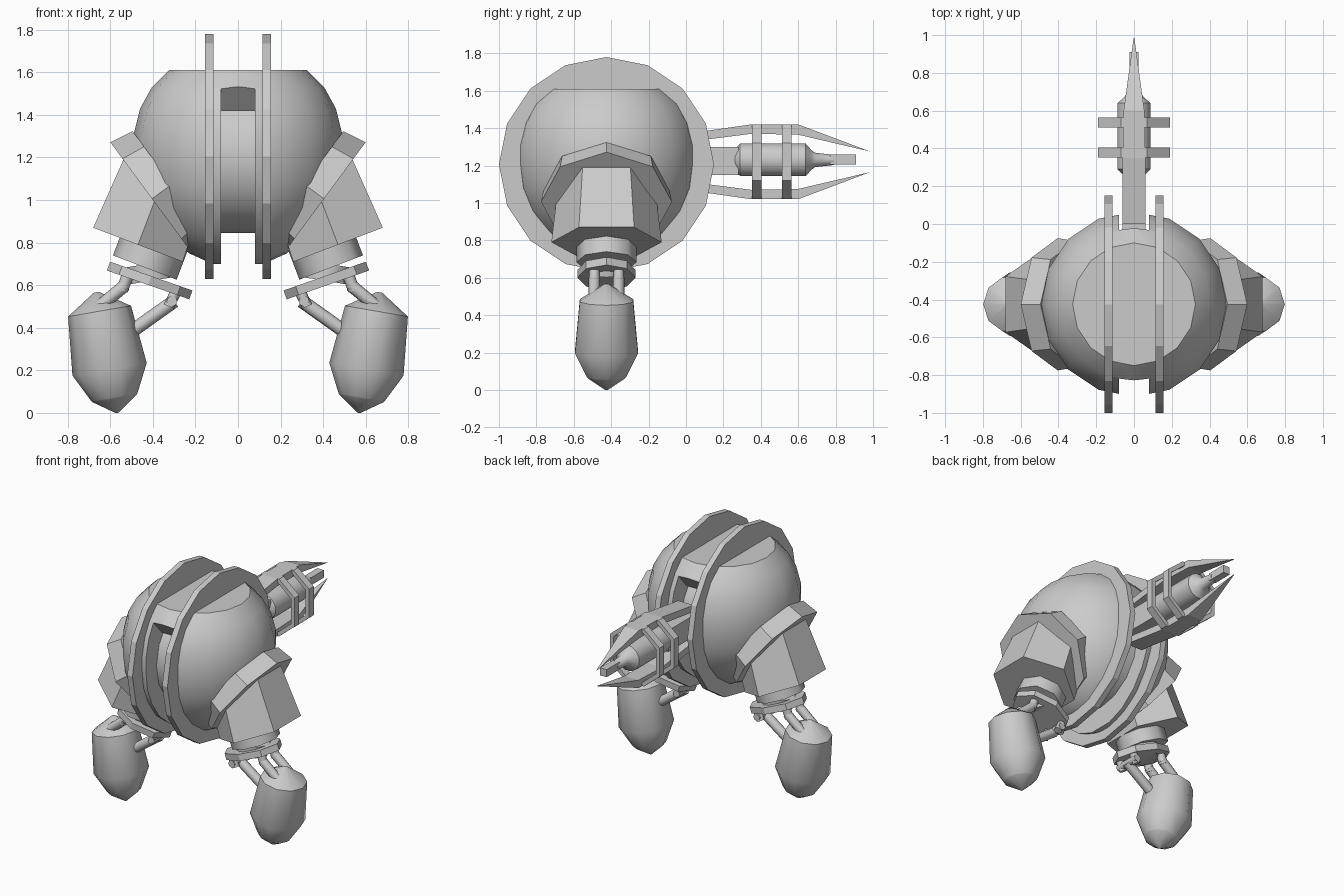
import bpy, bmesh, math
from mathutils import Vector

if "Cube" in bpy.data.objects:
    bpy.data.objects.remove(bpy.data.objects["Cube"])

CY = -0.425  # y of the body and arms


def skin(name, rings, cyclic=False, mirror=False, smooth=0):
    """Bridge point rings into a solid; optionally mirror it across x."""
    bm = bmesh.new()
    vs = [[bm.verts.new(p) for p in ring] for ring in rings]
    n = len(vs[0])
    pairs = list(zip(vs, vs[1:])) + ([(vs[-1], vs[0])] if cyclic else [])
    for a, b in pairs:
        for i in range(n):
            j = (i + 1) % n
            bm.faces.new((a[i], a[j], b[j], b[i]))
    if not cyclic:
        bm.faces.new(vs[0])
        bm.faces.new(vs[-1])
    bmesh.ops.recalc_face_normals(bm, faces=bm.faces)
    me = bpy.data.meshes.new(name)
    bm.to_mesh(me)
    bm.free()
    ob = bpy.data.objects.new(name, me)
    bpy.context.collection.objects.link(ob)
    if smooth:
        bpy.ops.object.select_all(action='DESELECT')
        ob.select_set(True)
        bpy.context.view_layer.objects.active = ob
        bpy.ops.object.shade_smooth_by_angle(angle=math.radians(smooth))
    if mirror:
        ob.modifiers.new("mirror", 'MIRROR')
    return ob


def lathe(name, start, axis, profile, n=8, phase=0.0, **kw):
    """Profile items are (distance along axis, radius[, second radius])."""
    start, d = Vector(start), Vector(axis).normalized()
    v = Vector((0, 0, 1)) if abs(d.y) > 0.9 else Vector((0, 1, 0))
    u = v.cross(d).normalized()
    v = d.cross(u)
    rings = []
    for s, r, *rest in profile:
        rv = rest[0] if rest else r
        angles = [2 * math.pi * (i + phase) / n for i in range(n)]
        rings.append([start + d * s + u * r * math.cos(t) + v * rv * math.sin(t)
                      for t in angles])
    return skin(name, rings, **kw)


def rod(name, a, b, r, n=8, **kw):
    a, b = Vector(a), Vector(b)
    return lathe(name, a, b - a, [(0, r), ((b - a).length, r)], n, smooth=50, **kw)


def prism(name, pts, w, **kw):
    """Side outline of (y, z[, half width]) points, extruded across x."""
    return skin(name, [[(s * (p[2] if len(p) > 2 else w), p[0], p[1]) for p in pts]
                       for s in (-1, 1)], **kw)


# Body: truncated ball with a slot running around its front, bottom and back
body = lathe("body_shell", (0, CY, 0), (0, 0, 1),
             [(1.61, 0.325), (1.53, 0.405), (1.43, 0.46), (1.31, 0.49), (1.2, 0.49),
              (1.08, 0.475), (0.96, 0.425), (0.84, 0.34), (0.75, 0.23), (0.70, 0.12)],
             16, smooth=32)
slot = prism("slot_cutter", [(CY - 0.6, 0.5), (CY + 0.6, 0.5), (CY + 0.6, 1.75),
                             (CY + 0.3, 1.42), (CY - 0.3, 1.42), (CY - 0.6, 1.75)], 0.08)
slot.hide_render = True
slot.hide_viewport = True
cut = body.modifiers.new("slot", 'BOOLEAN')
cut.object = slot
cut.operation = 'DIFFERENCE'
cut.solver = 'EXACT'
lathe("slot_core", (-0.085, CY, 1.205), (1, 0, 0), [(0, 0.36), (0.17, 0.36)], 16, smooth=32)

# Large side discs
lathe("side_disc", (0.115, CY, 1.205), (1, 0, 0), [(0, 0.575), (0.04, 0.575)], 16, mirror=True)

# Shoulder collar and upper arm
lathe("shoulder_collar", (0.404, CY, 1.006), (0.805, 0, -0.593),
      [(-0.115, 0.31, 0.335), (0, 0.33, 0.35)], 8, mirror=True)
arm_axis = Vector((0.356, 0, -0.934))
lathe("upper_arm", (0.47, CY, 0.79), arm_axis,
      [(-0.4, 0.235, 0.25), (0, 0.26, 0.295)], 6, 0.0 + 0.5, mirror=True)
lathe("wrist", (0.438, CY, 0.683), arm_axis,
      [(-0.16, 0.16), (0, 0.16)], 8, mirror=True, smooth=50)
lathe("ankle_plate", (0.415, CY, 0.622), (0.33, 0, -0.944),
      [(-0.022, 0.205, 0.155), (0.022, 0.205, 0.155)], 8, mirror=True)
rod("ankle_joint", (0.425, CY, 0.70), (0.412, CY, 0.62), 0.11, mirror=True)

# Struts from ankle plate to foot
rod("inner_strut", (0.30, CY, 0.525), (0.56, CY, 0.34), 0.032, mirror=True)
for s in (-1, 1):
    y = CY + s * 0.065
    rod("outer_strut", (0.53, y, 0.60), (0.65, y, 0.50), 0.03, mirror=True)
    rod("outer_knuckle", (0.51, y, 0.67), (0.545, y, 0.575), 0.028, mirror=True)
    rod("inner_knuckle", (0.285, y, 0.585), (0.325, y, 0.50), 0.026, mirror=True)
rod("inner_pin", (0.31, CY - 0.09, 0.525), (0.31, CY + 0.09, 0.525), 0.025, mirror=True)

# Pod-shaped foot
lathe("foot", (0.568, CY, 0.0), (0.17, 0, 0.985),
      [(0, 0.006), (0.068, 0.104), (0.075, 0.11), (0.208, 0.177), (0.485, 0.15), (0.575, 0.012)],
      10, 0.0, mirror=True, smooth=38)

# Rear gun: mount, barrel and muzzle
prism("gun_mount", [(-0.08, 1.15), (0.28, 1.15), (0.28, 1.30), (-0.08, 1.30)], 0.06)
lathe("gun_barrel", (0, 0, 1.23), (0, 1, 0),
      [(0.26, 0.06), (0.29, 0.09), (0.64, 0.09), (0.67, 0.055), (0.69, 0.04), (0.79, 0.028)],
      12, 0.5, smooth=32)
prism("gun_muzzle", [(0.77, 1.205), (0.91, 1.205), (0.91, 1.258), (0.77, 1.258)], 0.025)

# Long tapered blades above and below the gun
blade = [(0.0, 0.15, 0.06), (0.35, 0.2, 0.06), (0.6, 0.2, 0.055), (0.985, 0.055, 0.002),
         (0.6, 0.145, 0.055), (0.35, 0.15, 0.06), (0.0, 0.105, 0.06)]
for name, s in (("upper_blade", 1), ("lower_blade", -1)):
    prism(name, [(y, 1.22 + s * z, w) for y, z, w in blade], 0)

# Bands tying the blades together
outline = [(0.07, 0.2), (0.19, 0.1), (0.19, -0.1), (0.07, -0.2),
           (-0.07, -0.2), (-0.19, -0.1), (-0.19, 0.1), (-0.07, 0.2)]
for y in (0.352, 0.512):
    skin("blade_band", [[(x * k, y + dy, 1.22 + z * k) for x, z in outline]
                        for k, dy in ((1, 0), (1, 0.052), (0.86, 0.052), (0.86, 0))], cyclic=True)
